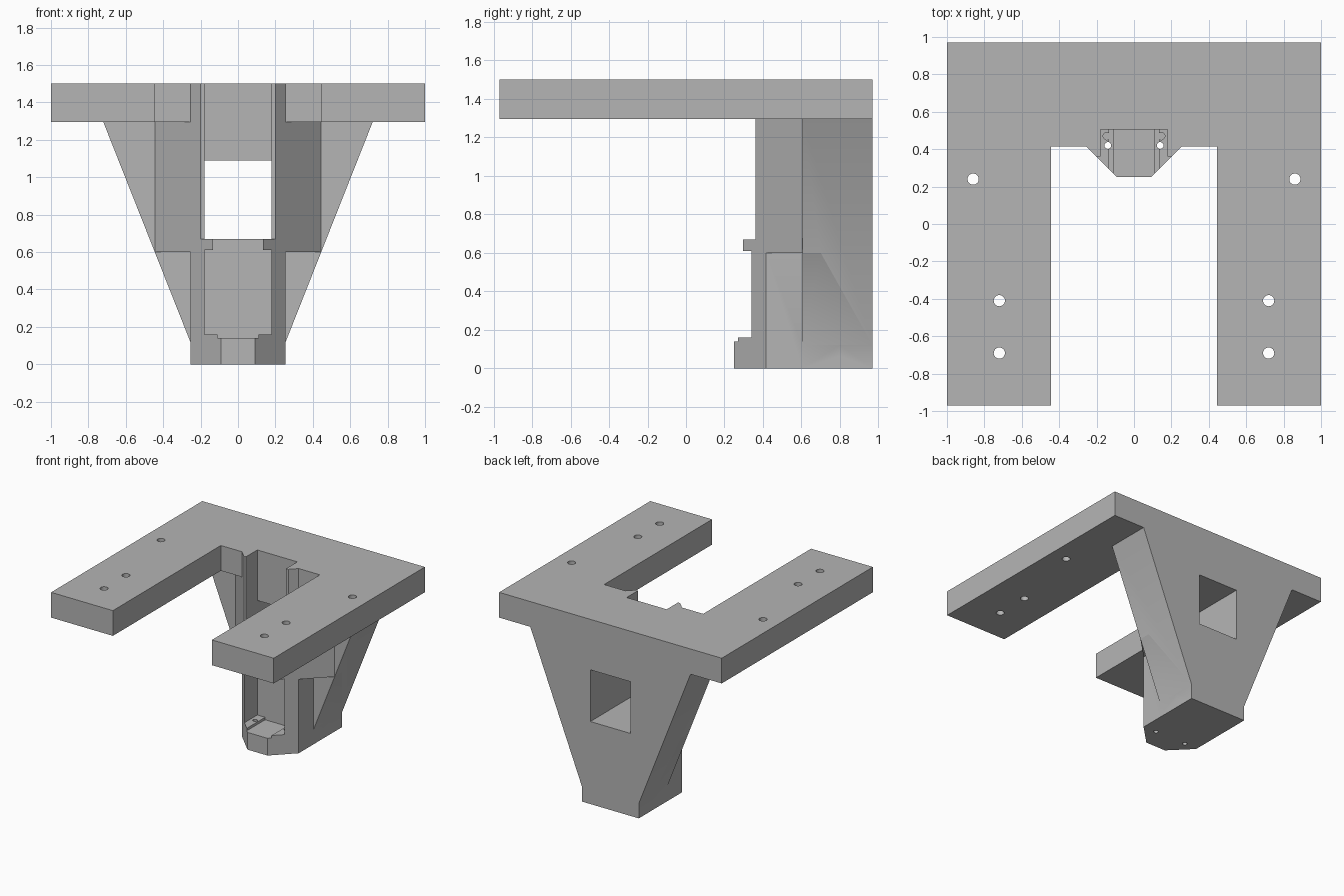
import bpy, bmesh, math
from mathutils import Vector

cube = bpy.data.objects.get("Cube")
if cube:
    bpy.data.objects.remove(cube, do_unlink=True)

grey = bpy.data.materials.new("plain grey")
grey.use_nodes = True
colour = (0.46, 0.46, 0.46, 1)
grey.diffuse_color = colour
grey.node_tree.nodes["Principled BSDF"].inputs["Base Color"].default_value = colour


def mirrored(half):
    """Close a right-hand half profile with its mirror image."""
    return half + [(-x, v) for x, v in reversed(half)]


def prism(name, profile, low, high, axis="z"):
    """Extrude a profile along z (profile in x, y) or y (profile in x, z)."""
    def place(p, d):
        return (p[0], p[1], d) if axis == "z" else (p[0], d, p[1])
    bm = bmesh.new()
    face = bm.faces.new([bm.verts.new(place(p, low)) for p in profile])
    new = bmesh.ops.extrude_face_region(bm, geom=[face])["geom"]
    move = Vector(place((0, 0), high - low))
    bmesh.ops.translate(bm, vec=move, verts=[v for v in new if isinstance(v, bmesh.types.BMVert)])
    bmesh.ops.recalc_face_normals(bm, faces=bm.faces)
    mesh = bpy.data.meshes.new(name)
    bm.to_mesh(mesh)
    bm.free()
    mesh.materials.append(grey)
    obj = bpy.data.objects.new(name, mesh)
    bpy.context.collection.objects.link(obj)
    return obj


def box(name, x0, x1, y0, y1, z0, z1):
    return prism(name, [(x0, y0), (x1, y0), (x1, y1), (x0, y1)], z0, z1)


def hole(name, x, y, radius, z0, z1):
    turn = [2 * math.pi * i / 24 for i in range(24)]
    return prism(name, [(x + radius * math.cos(a), y + radius * math.sin(a)) for a in turn], z0, z1)


def combine(target, tool, operation):
    mod = target.modifiers.new(operation, "BOOLEAN")
    mod.operation, mod.solver, mod.object = operation, "EXACT", tool
    tool.hide_render = True
    with bpy.context.temp_override(object=target, active_object=target):
        bpy.ops.object.modifier_apply(modifier=mod.name)
    bpy.data.objects.remove(tool, do_unlink=True)


BACK, SLOT_X, SLOT_Y, COLUMN_X = 0.97, 0.445, 0.415, 0.255
PLATE_Z, TOP, POCKET_X, POCKET_Y = 1.295, 1.5, 0.18, 0.505

# U-shaped mounting plate
bracket = prism("mounting_bracket", mirrored(
    [(1, BACK), (1, -BACK), (SLOT_X, -BACK), (SLOT_X, SLOT_Y)]), PLATE_Z, TOP)

# Tapered rear support, chamfered column and wider shoulder
nose = [(COLUMN_X, SLOT_Y), (0.09, 0.25)]
parts = [
    prism("rear_support", mirrored(
        [(COLUMN_X, 0), (COLUMN_X, 0.12), (0.72, PLATE_Z), (0.72, 1.4)]), 0.605, BACK, "y"),
    prism("column", mirrored([(COLUMN_X, 0.8)] + nose), 0, TOP),
    prism("shoulder", mirrored([(SLOT_X, 0.7), (SLOT_X, 0.605)] + nose), 0.6, 1.4),
]
for part in parts:
    combine(bracket, part, "UNION")

# Pocket, retaining lips, seat channel and rear window
cutters = [
    box("lower_pocket", -POCKET_X, POCKET_X, 0, POCKET_Y, 0.16, 0.61),
    box("lip_gap", -0.135, 0.135, 0, POCKET_Y, 0.5, 0.8),
    box("upper_pocket", -POCKET_X, POCKET_X, 0, POCKET_Y, 0.67, 1.6),
    box("front_trim", -0.4, 0.4, 0, 0.36, 0.67, 1.6),
    box("seat_channel", -0.11, 0.11, 0, POCKET_Y, 0.14, 0.3),
    box("rear_window", -POCKET_X, POCKET_X, 0.4, 1.1, 0.67, 1.09),
]
# Screw holes in the plate, small holes in the seat and notches in the lips
for s in (-1, 1):
    for x, y in ((0.86, 0.24), (0.72, -0.41), (0.72, -0.69)):
        cutters.append(hole("screw_hole", s * x, y, 0.03, 1.2, 1.6))
    cutters.append(hole("seat_hole", s * 0.14, 0.42, 0.018, -0.1, 0.8))
    cutters.append(hole("lip_notch", s * 0.145, 0.47, 0.02, 0.55, 0.8))
for cutter in cutters:
    combine(bracket, cutter, "DIFFERENCE")

bpy.ops.object.select_all(action="DESELECT")
bracket.select_set(True)
bpy.context.view_layer.objects.active = bracket
bpy.ops.object.shade_smooth_by_angle(angle=math.radians(30))
